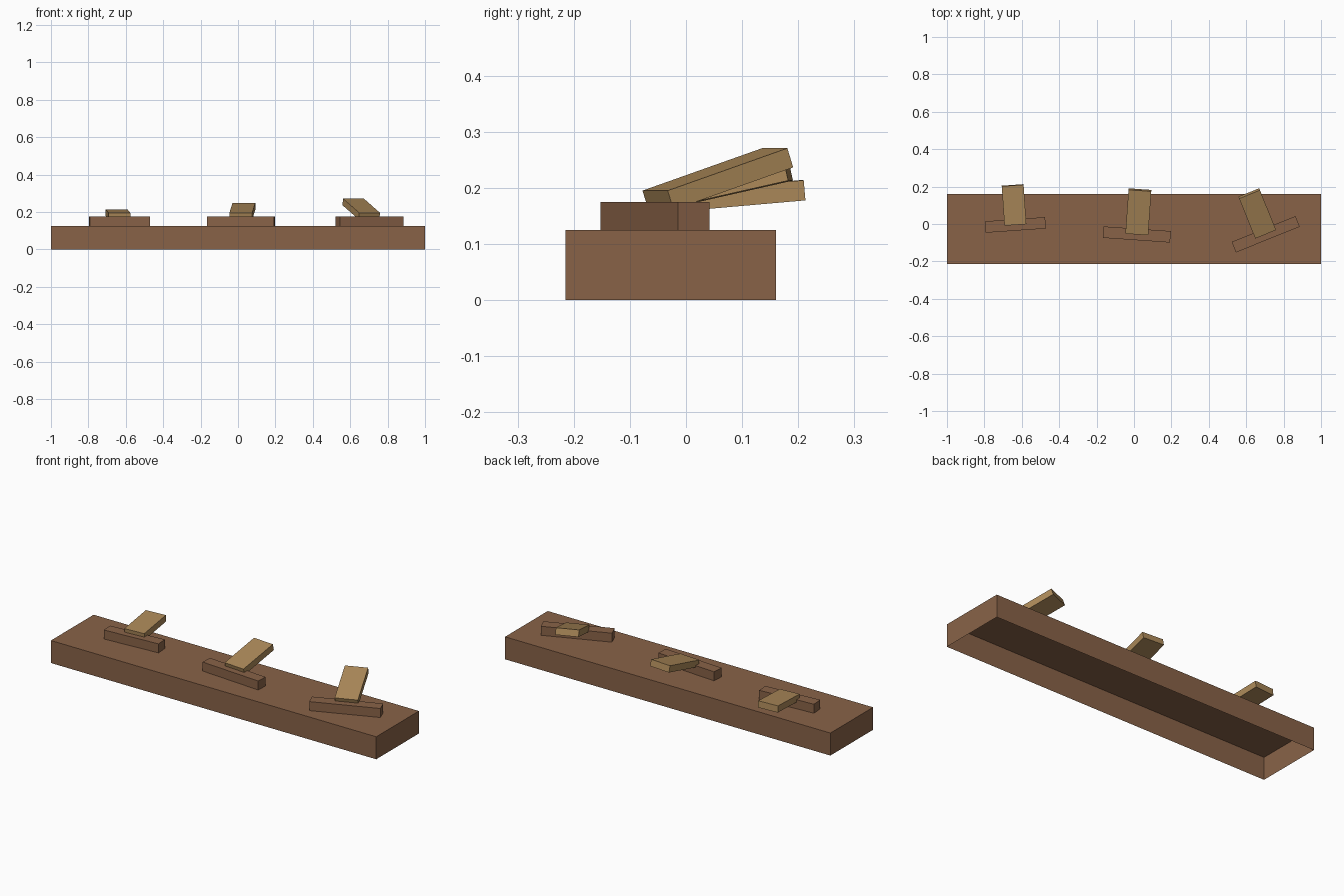
import bpy
import bmesh
from math import radians
from mathutils import Matrix, Vector

cube = bpy.data.objects.get("Cube")
if cube:
    bpy.data.objects.remove(cube, do_unlink=True)


def make_material(name, colour):
    mat = bpy.data.materials.new(name)
    mat.use_nodes = True
    mat.diffuse_color = colour
    mat.node_tree.nodes["Principled BSDF"].inputs["Base Color"].default_value = colour
    return mat


brown = make_material("brown wood", (0.25, 0.124, 0.064, 1))
tan = make_material("tan wood", (0.41, 0.25, 0.10, 1))


def box(name, size, offset, matrix, mat, open_bottom=False):
    """Flat-shaded box, shifted by offset and then placed by matrix."""
    bm = bmesh.new()
    bmesh.ops.create_cube(bm, size=1)
    if open_bottom:
        low = [f for f in bm.faces if f.normal.z < -0.5]
        bmesh.ops.delete(bm, geom=low, context="FACES_ONLY")
    bm.transform(Matrix.Translation(offset) @ Matrix.Diagonal(Vector(size)).to_4x4())
    mesh = bpy.data.meshes.new(name)
    bm.to_mesh(mesh)
    bm.free()
    mesh.materials.append(mat)
    obj = bpy.data.objects.new(name, mesh)
    obj.matrix_world = matrix
    bpy.context.collection.objects.link(obj)


BASE_TOP = 0.125
BAR_HEIGHT = 0.05
PLANK_TOP = 0.195      # height of the upper front edge of every plank
THICK = 0.036

# Hollow base, open underneath
box("base", (2, 0.375, BASE_TOP), (0, 0, BASE_TOP / 2),
    Matrix.Translation((0, -0.027, 0)), brown, open_bottom=True)

# Each lever: name, x, y, turn, bar length, plank width, plank length, tilt
levers = [
    ("right", -0.634, -0.005, 4, 0.322, 0.117, 0.212, 5),
    ("middle", 0.015, -0.056, -4, 0.36, 0.122, 0.241, 12.7),
    ("left", 0.704, -0.055, 22, 0.368, 0.12, 0.242, 18.2),
]
for side, x, y, turn, bar_len, width, length, tilt in levers:
    spin = Matrix.Rotation(radians(turn), 4, "Z")
    # Crossbar lying on the base
    box(side + "_crossbar", (bar_len, 0.061, BAR_HEIGHT), (0, 0, BAR_HEIGHT / 2),
        Matrix.Translation((x, y, BASE_TOP)) @ spin, brown)
    # Plank rising toward the back from its front edge
    box(side + "_plank", (width, length, THICK), (0, length / 2, -THICK / 2),
        Matrix.Translation((x, y, PLANK_TOP)) @ spin
        @ Matrix.Rotation(radians(tilt), 4, "X"), tan)
